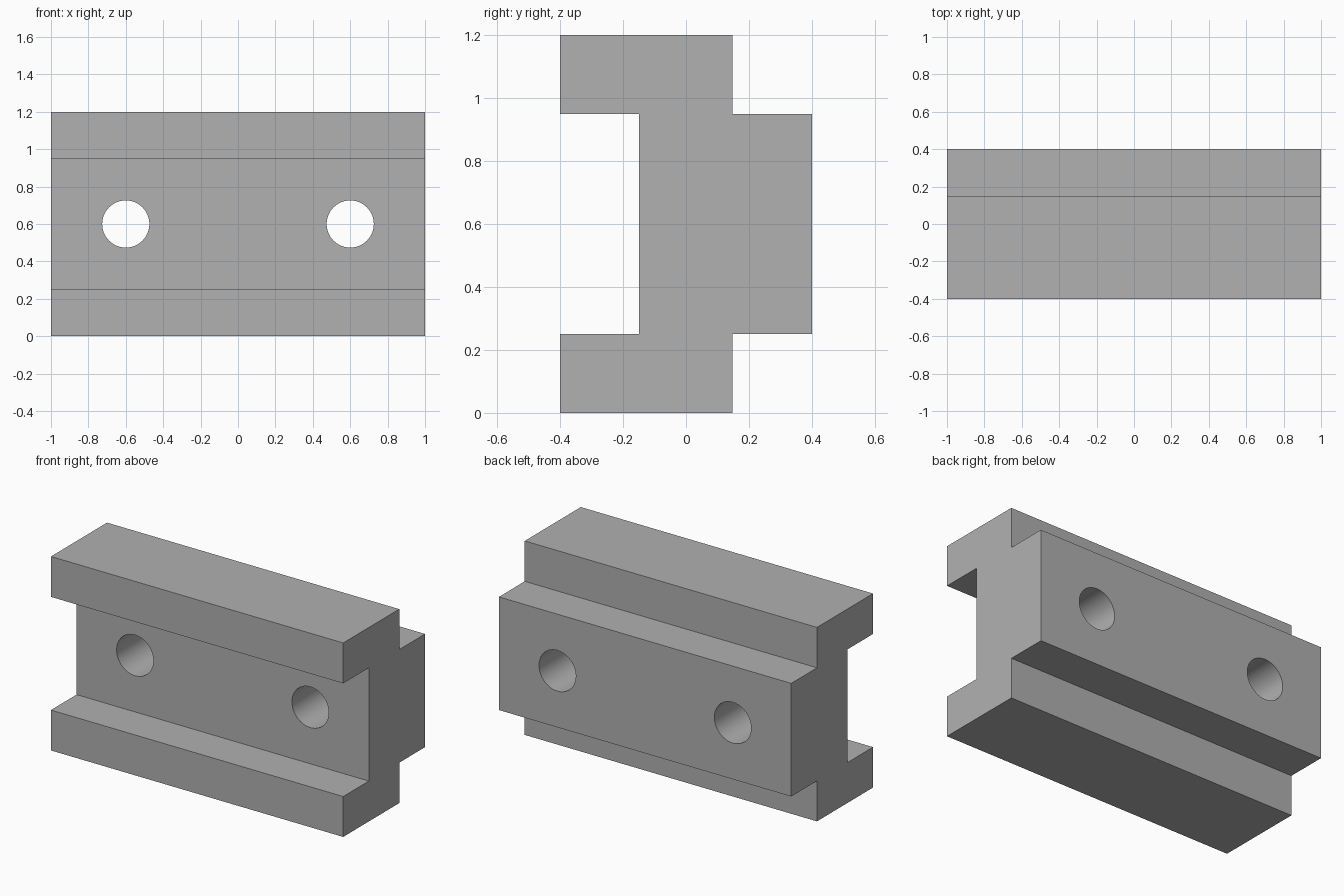
import bpy
import bmesh
from math import radians

cube = bpy.data.objects.get("Cube")
if cube:
    bpy.data.objects.remove(cube, do_unlink=True)

HALF_LENGTH = 1.0
HEIGHT = 1.2
HOLE_RADIUS = 0.126
HOLE_X = 0.6

# Single plain grey material
grey = bpy.data.materials.new("plain grey")
grey.use_nodes = True
colour = (0.44, 0.44, 0.44, 1)
grey.diffuse_color = colour
grey.node_tree.nodes["Principled BSDF"].inputs["Base Color"].default_value = colour

# Lower half of the cross-section (y, z), mirrored upward
lower = [(-0.15, 0.25), (-0.4, 0.25), (-0.4, 0), (0.148, 0), (0.148, 0.25), (0.4, 0.25)]
profile = lower + [(y, HEIGHT - z) for y, z in reversed(lower)]

# Rail block: profile swept along x
bm = bmesh.new()
end = bm.faces.new([bm.verts.new((-HALF_LENGTH, y, z)) for y, z in profile])
swept = bmesh.ops.extrude_face_region(bm, geom=[end], use_keep_orig=True)
moved = [v for v in swept["geom"] if isinstance(v, bmesh.types.BMVert)]
bmesh.ops.translate(bm, verts=moved, vec=(2 * HALF_LENGTH, 0, 0))
bmesh.ops.recalc_face_normals(bm, faces=bm.faces)
mesh = bpy.data.meshes.new("rail_block")
bm.to_mesh(mesh)
bm.free()
mesh.materials.append(grey)
block = bpy.data.objects.new("rail_block", mesh)
bpy.context.collection.objects.link(block)

# Two bolt holes drilled front to back
for side in (-1, 1):
    bpy.ops.mesh.primitive_cylinder_add(
        vertices=64, radius=HOLE_RADIUS, depth=2,
        location=(side * HOLE_X, 0, HEIGHT / 2), rotation=(radians(90), 0, 0))
    cutter = bpy.context.object
    cutter.name = "hole_cutter"
    cutter.hide_render = True
    cutter.data.materials.append(grey)
    cut = block.modifiers.new("bolt_hole", "BOOLEAN")
    cut.operation = "DIFFERENCE"
    cut.solver = "EXACT"
    cut.object = cutter
    bpy.context.view_layer.objects.active = block
    bpy.ops.object.modifier_apply(modifier=cut.name)
    bpy.data.objects.remove(cutter, do_unlink=True)

# Smooth bores, sharp block edges
bpy.ops.object.select_all(action="DESELECT")
block.select_set(True)
bpy.context.view_layer.objects.active = block
bpy.ops.object.shade_smooth_by_angle(angle=radians(30))
